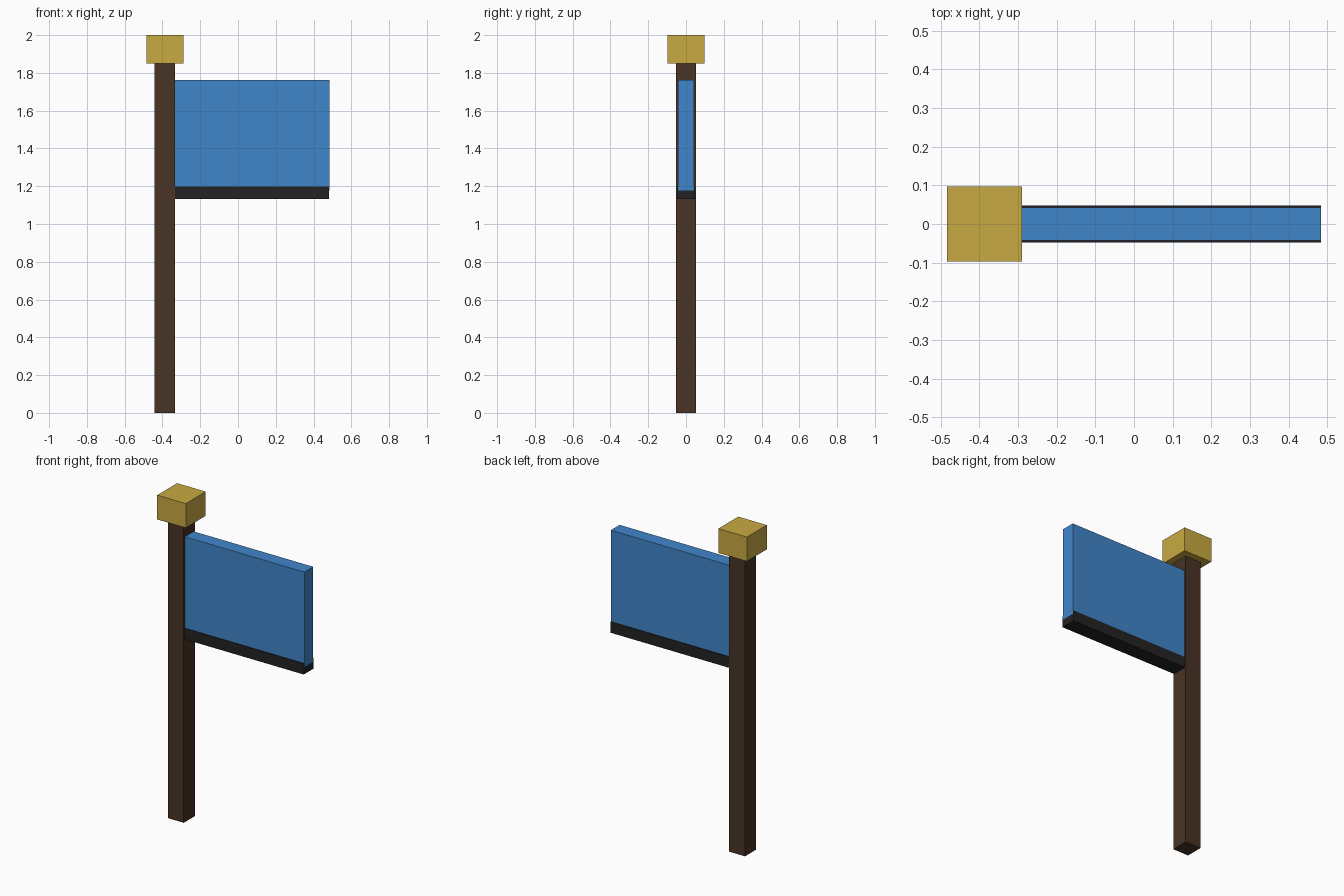
import bpy

if "Cube" in bpy.data.objects:
    bpy.data.objects.remove(bpy.data.objects["Cube"])


def material(name, rgb):
    """Flat colour from 8-bit sRGB, stored as linear values."""
    def linear(c):
        c /= 255
        return c / 12.92 if c <= 0.04045 else ((c + 0.055) / 1.055) ** 2.4
    m = bpy.data.materials.new(name)
    m.diffuse_color = (*[linear(c) for c in rgb], 1)
    m.use_nodes = True
    m.node_tree.nodes["Principled BSDF"].inputs["Base Color"].default_value = m.diffuse_color
    return m


def box(name, x, y, z, mat):
    """Box spanning the given (min, max) ranges."""
    ranges = (x, y, z)
    bpy.ops.mesh.primitive_cube_add(size=1, location=[(a + b) / 2 for a, b in ranges])
    ob = bpy.context.object
    ob.name = name
    ob.scale = [b - a for a, b in ranges]
    bpy.ops.object.transform_apply(location=False, rotation=False, scale=True)
    ob.data.materials.append(mat)
    return ob


wood = material("dark brown wood", (72, 51, 36))
gold = material("gold", (200, 170, 66))
blue = material("blue cloth", (64, 134, 202))
black = material("black trim", (35, 35, 35))

# Pole and its square cap
box("pole", (-0.441, -0.333), (-0.054, 0.054), (0, 1.85), wood)
box("pole_cap", (-0.484, -0.289), (-0.097, 0.097), (1.85, 2.0), gold)

# Flag, with a slightly thicker trim wrapped round its lower edge
box("flag", (-0.335, 0.484), (-0.043, 0.043), (1.177, 1.763), blue)
box("flag_trim", (-0.335, 0.483), (-0.048, 0.048), (1.132, 1.199), black)
